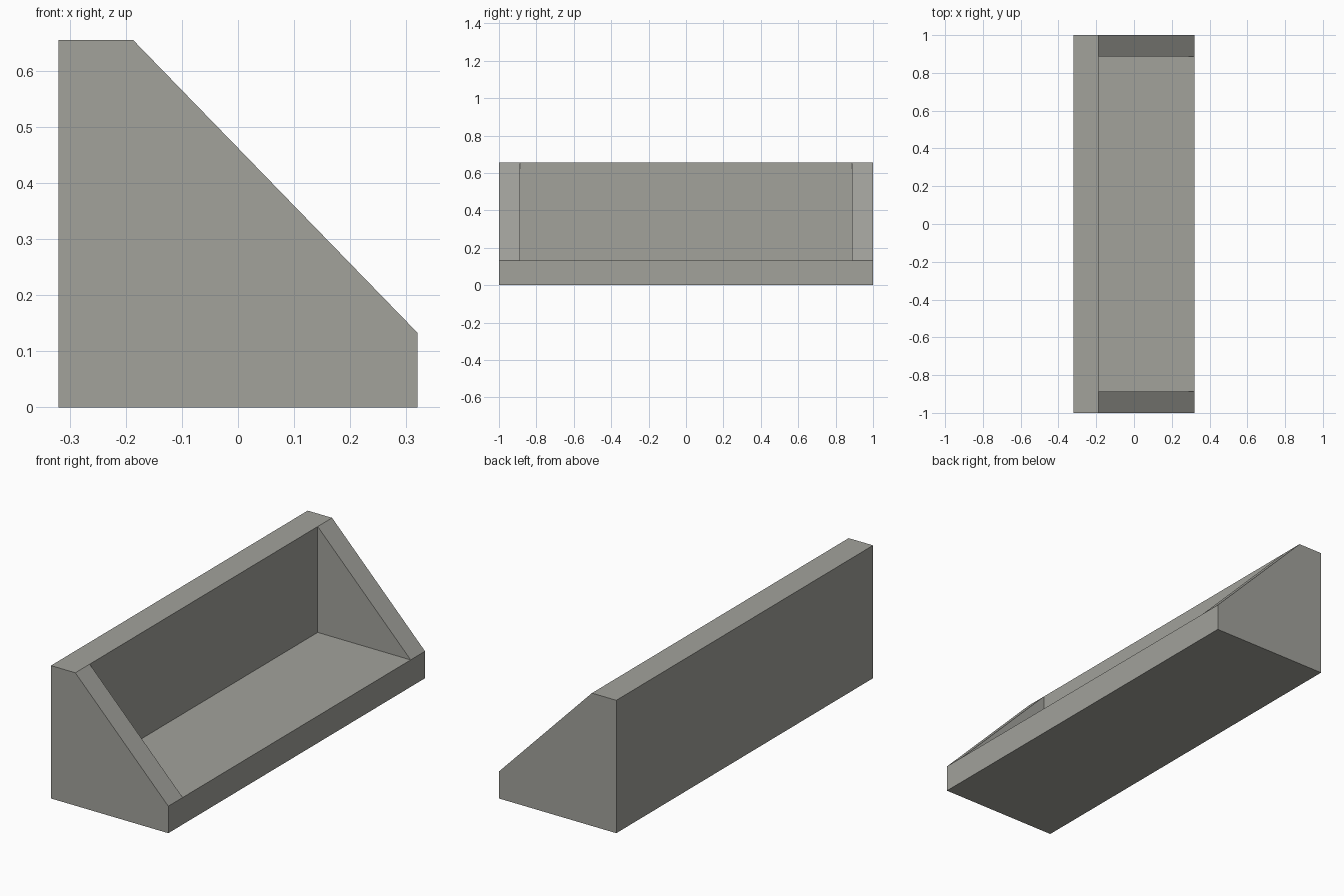
import bpy, bmesh

if "Cube" in bpy.data.objects:
    bpy.data.objects.remove(bpy.data.objects["Cube"])

# Side profile dimensions (x, z) and the stations along the length (y)
BACK, FRONT, WALL = -0.32, 0.32, -0.187
TOP, FLOOR = 0.655, 0.133
HALF, INNER = 1.0, 0.888

gray = bpy.data.materials.new("warm gray")
gray.diffuse_color = (0.36, 0.36, 0.33, 1)
gray.use_nodes = True
gray.node_tree.nodes["Principled BSDF"].inputs["Base Color"].default_value = gray.diffuse_color

bm = bmesh.new()
outline = [(BACK, 0), (FRONT, 0), (FRONT, FLOOR), (WALL, TOP), (BACK, TOP)]
stations = [-HALF, -INNER, INNER, HALF]
rings = [[bm.verts.new((x, y, z)) for x, z in outline] for y in stations]
corners = [bm.verts.new((WALL, y, FLOOR)) for y in (-INNER, INNER)]

# Outer skin; the slope is left open over the middle span
for s in range(3):
    a, b = rings[s], rings[s + 1]
    for i in range(5):
        j = (i + 1) % 5
        if not (s == 1 and i == 2):
            bm.faces.new((a[i], a[j], b[j], b[i]))

# Solid ends
bm.faces.new(rings[0])
bm.faces.new(rings[3])

# Recess: floor, back wall and the two triangular gusset faces
a, b = rings[1], rings[2]
bm.faces.new((a[2], b[2], corners[1], corners[0]))
bm.faces.new((a[3], b[3], corners[1], corners[0]))
for ring, corner in zip((a, b), corners):
    bm.faces.new((ring[2], ring[3], corner))

# Merge flat strips so every side is one clean face
bmesh.ops.dissolve_limit(bm, angle_limit=0.01, verts=bm.verts[:], edges=bm.edges[:])
bmesh.ops.recalc_face_normals(bm, faces=bm.faces[:])

mesh = bpy.data.meshes.new("bracket_body")
bm.to_mesh(mesh)
bm.free()
mesh.materials.append(gray)
body = bpy.data.objects.new("bracket_body", mesh)
bpy.context.collection.objects.link(body)
